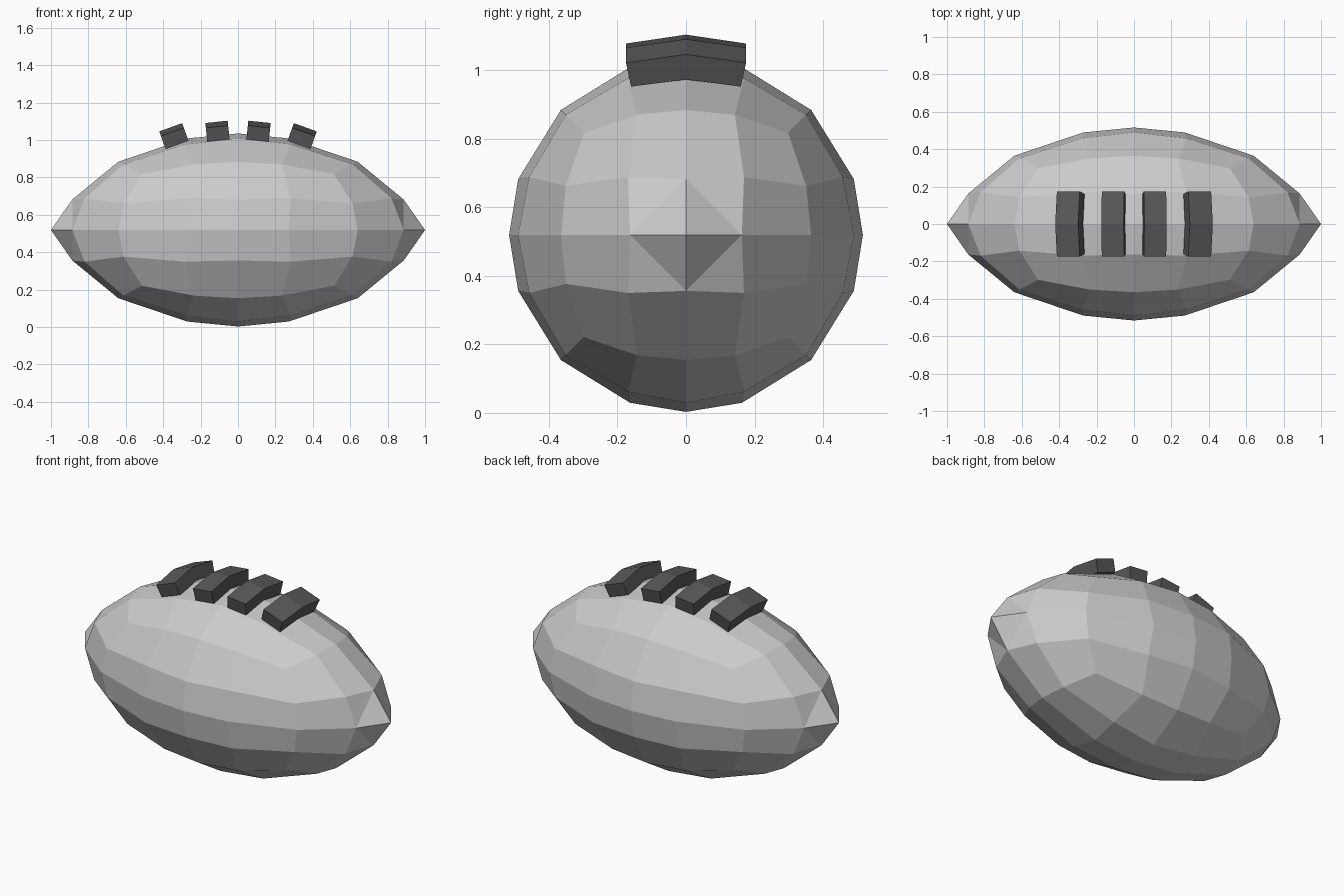
import bpy
from math import sin, cos, radians
from mathutils import Vector

if "Cube" in bpy.data.objects:
    bpy.data.objects.remove(bpy.data.objects["Cube"])

R, ZC = 0.516, 0.519  # cross-section radius and centre height


def make_object(name, verts, faces):
    mesh = bpy.data.meshes.new(name)
    mesh.from_pydata(verts, [], faces)
    mesh.update()
    obj = bpy.data.objects.new(name, mesh)
    bpy.context.collection.objects.link(obj)
    return obj


def warp(a, b):
    """Grid position (-2..2) to cube-face coordinate, tightened at mid-face."""
    t = {0: 0, 1: 0.333 + 0.037 * abs(b), 2: 1}[abs(a)]
    return t if a >= 0 else -t


def stretch(p):
    """Unit sphere to pointed oval."""
    x = abs(p.x)
    sx = 1.0 if x > 0.999 else 0.82 * x + 0.12 * x * x
    return (sx if p.x > 0 else -sx, p.y * R, p.z * R + ZC)


# Ball body: a 4 x 4 cube sphere pulled out to points along x
verts, faces, lookup = [], [], {}


def vert(axis, side, a, b):
    key = [0, 0, 0]
    key[axis], key[(axis + 1) % 3], key[(axis + 2) % 3] = 2 * side, a, b
    key = tuple(key)
    if key not in lookup:
        p = Vector((0, 0, 0))
        p[axis] = side
        p[(axis + 1) % 3], p[(axis + 2) % 3] = warp(a, b), warp(b, a)
        lookup[key] = len(verts)
        verts.append(stretch(p.normalized()))
    return lookup[key]


for axis in range(3):
    for side in (-1, 1):
        for sa in (-1, 1):
            for sb in (-1, 1):
                for i in range(2):
                    for j in range(2):
                        q = [vert(axis, side, sa * m, sb * n) for m, n in
                             ((i, j), (i + 1, j), (i + 1, j + 1), (i, j + 1))]
                        flip = side * sa * sb < 0
                        # the tips fold across the quad, the rest stay quads
                        if axis == 0 and i == 0 and j == 0:
                            parts = [[q[0], q[1], q[3]], [q[1], q[2], q[3]]]
                        else:
                            parts = [q]
                        faces += [f[::-1] if flip else f for f in parts]

make_object("ball_body", verts, faces)

# Laces: bent bars laid across the top, tilted to follow the curve
dark = bpy.data.materials.new("dark_lace")
dark.diffuse_color = (0.1, 0.1, 0.1, 1)
dark.use_nodes = True
dark.node_tree.nodes["Principled BSDF"].inputs["Base Color"].default_value = dark.diffuse_color
PROFILE = [(-0.175, -0.026), (0, 0), (0.175, -0.026),
           (0.16, -0.10), (0, -0.078), (-0.16, -0.10)]


def lace(name, x, z, half_width, tilt):
    c, s = cos(radians(tilt)), sin(radians(tilt))
    pts = [(x + w * c + n * s, y, z - w * s + n * c)
           for w in (-half_width, half_width) for y, n in PROFILE]
    fs = [(k, k + 6, (k + 1) % 6 + 6, (k + 1) % 6) for k in range(6)]
    fs += [(0, 1, 4, 5), (1, 2, 3, 4), (11, 10, 7, 6), (10, 9, 8, 7)]
    make_object(name, pts, fs).data.materials.append(dark)


for side, label in ((-1, "left"), (1, "right")):
    lace("lace_outer_" + label, side * 0.36, 1.068, 0.065, side * 20)
    lace("lace_inner_" + label, side * 0.115, 1.097, 0.06, side * 6)
